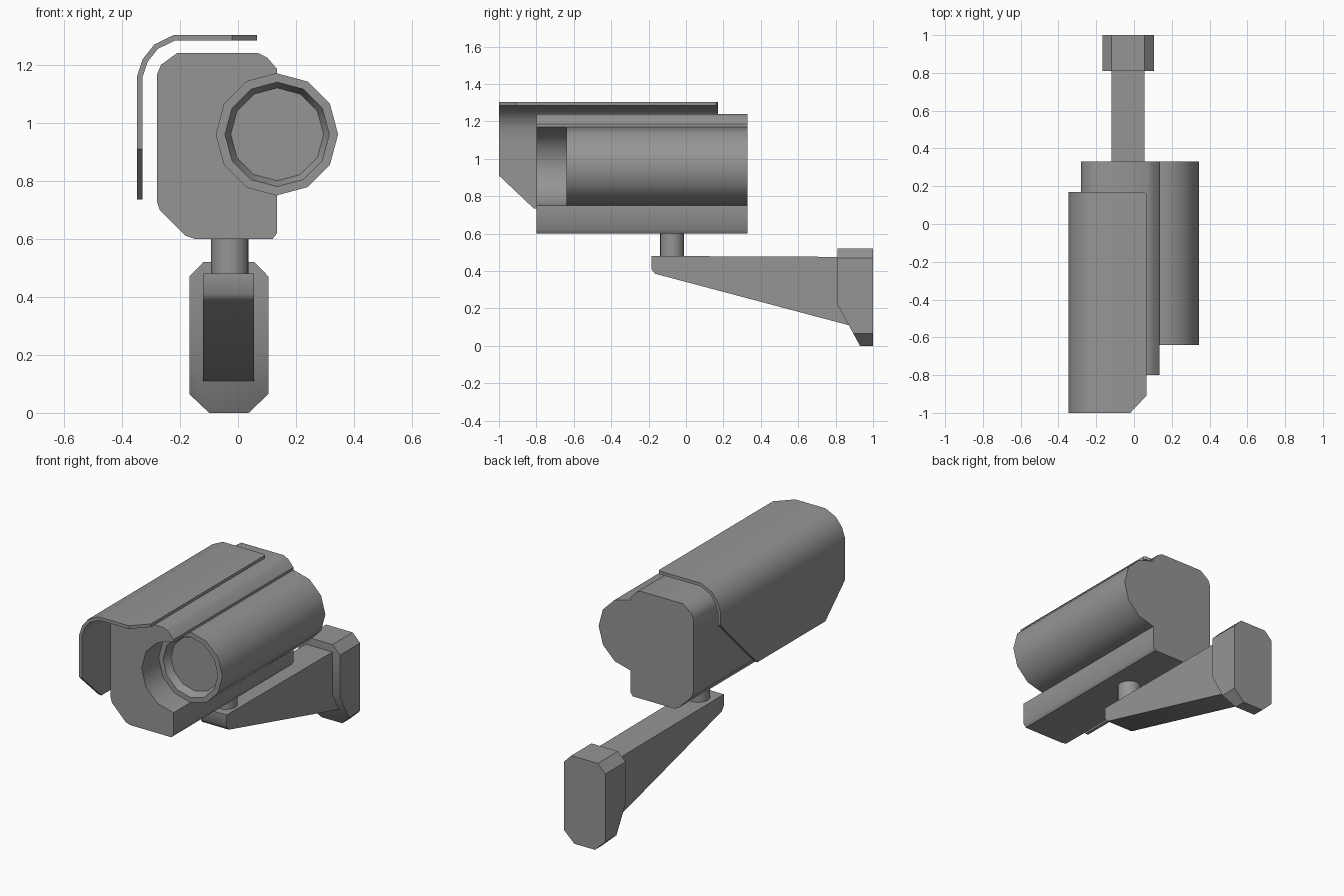
import bpy, bmesh, math
from mathutils import Vector

cube = bpy.data.objects.get("Cube")
if cube:
    bpy.data.objects.remove(cube, do_unlink=True)

grey = bpy.data.materials.new("matte_grey")
grey.use_nodes = True
grey.diffuse_color = (0.3, 0.3, 0.3, 1)
grey.node_tree.nodes["Principled BSDF"].inputs["Base Color"].default_value = (0.3, 0.3, 0.3, 1)


def finish(bm, name, thickness=0):
    """Turn a bmesh into a shaded object, optionally thickened inwards."""
    if not thickness:
        bmesh.ops.recalc_face_normals(bm, faces=bm.faces)
    mesh = bpy.data.meshes.new(name)
    bm.to_mesh(mesh)
    bm.free()
    obj = bpy.data.objects.new(name, mesh)
    bpy.context.collection.objects.link(obj)
    mesh.materials.append(grey)
    bpy.ops.object.select_all(action='DESELECT')
    obj.select_set(True)
    bpy.context.view_layer.objects.active = obj
    if thickness:
        mod = obj.modifiers.new("thickness", 'SOLIDIFY')
        mod.thickness = thickness
        mod.offset = -1
        mod.use_even_offset = True
        bpy.ops.object.modifier_apply(modifier=mod.name)
    bpy.ops.object.shade_smooth_by_angle(angle=math.radians(40))
    return obj


def extrude(points, offset):
    """Solid made by pushing a flat outline along an offset."""
    bm = bmesh.new()
    face = bm.faces.new([bm.verts.new(p) for p in points])
    moved = bmesh.ops.extrude_face_region(bm, geom=[face], use_keep_orig=True)["geom"]
    bmesh.ops.translate(bm, vec=offset, verts=[v for v in moved if isinstance(v, bmesh.types.BMVert)])
    return bm


def circle(radius, steps):
    """Points of the twelve-sided barrel section, starting at the top."""
    return [(BARREL_X - radius * math.sin(i * math.pi / 6),
             BARREL_Z + radius * math.cos(i * math.pi / 6)) for i in range(steps)]


BARREL_X, BARREL_Z, BACK_Y = 0.135, 0.96, 0.33

# Housing: rounded box with a round groove for the barrel
outline = [(0.12, 0.6), (-0.15, 0.6), (-0.18, 0.61), (-0.27, 0.7), (-0.28, 0.73),
           (-0.28, 1.165), (-0.265, 1.2), (-0.21, 1.24), (0.07, 1.24),
           (0.1, 1.225), (0.135, 1.185)]
outline += circle(0.21, 7) + [(0.135, 0.62)]
finish(extrude([(x, -0.8, z) for x, z in outline], (0, BACK_Y + 0.8, 0)), "housing")

# Barrel with a recessed lens
bm = bmesh.new()
rings = [[bm.verts.new((x, y, z)) for x, z in circle(r, 12)]
         for r, y in ((0.21, BACK_Y), (0.21, -0.64), (0.18, -0.64), (0.16, -0.595))]
for a, b in zip(rings, rings[1:]):
    for i in range(12):
        j = (i + 1) % 12
        bm.faces.new((a[i], a[j], b[j], b[i]))
bm.faces.new(rings[0])
bm.faces.new(rings[-1])
finish(bm, "lens_barrel")

# Sun hood: bent sheet, each row is x, z, front y, back y
rows = [(-0.348, 0.735, -0.815, -0.175), (-0.348, 0.91, -1, 0), (-0.348, 1.085, -1, 0.17),
        (-0.348, 1.16, -1, 0.17), (-0.328, 1.22, -1, 0.17), (-0.288, 1.27, -1, 0.17),
        (-0.22, 1.303, -1, 0.17), (-0.02, 1.303, -1, 0.17), (0.05, 1.303, -0.926, 0.17),
        (0.065, 1.303, -0.91, 0.16)]
bm = bmesh.new()
pairs = [(bm.verts.new((x, f, z)), bm.verts.new((x, b, z))) for x, z, f, b in rows]
for (f0, b0), (f1, b1) in zip(pairs, pairs[1:]):
    bm.faces.new((f0, f1, b1, b0))
finish(bm, "sun_hood", 0.019)

# Neck between housing and arm
bm = bmesh.new()
bmesh.ops.create_cone(bm, cap_ends=True, segments=16, radius1=0.065, radius2=0.065, depth=0.15)
bmesh.ops.translate(bm, vec=(-0.028, -0.075, 0.535), verts=bm.verts)
finish(bm, "neck")

# Tapered support arm
side = [(-0.185, 0.48), (-0.185, 0.41), (-0.165, 0.385), (0.87, 0.11), (0.9, 0.11), (0.9, 0.475)]
finish(extrude([(-0.12, y, z) for y, z in side], (0.175, 0, 0)), "support_arm")

# Wall plate: chamfered block with its lower front sliced off
half = [(0.0875, 0.52), (0.1365, 0.47), (0.1365, 0.065), (0.068, 0)]
shape = half + [(-x, z) for x, z in reversed(half)]
bm = extrude([(x - 0.0315, 0.81, z) for x, z in shape], (0, 0.19, 0))
bmesh.ops.bisect_plane(bm, geom=bm.verts[:] + bm.edges[:] + bm.faces[:],
                       plane_co=(0, 0.81, 0.22), plane_no=Vector((0, -0.22, -0.12)).normalized(),
                       clear_outer=True)
bmesh.ops.holes_fill(bm, edges=[e for e in bm.edges if e.is_boundary], sides=0)
finish(bm, "wall_plate")
